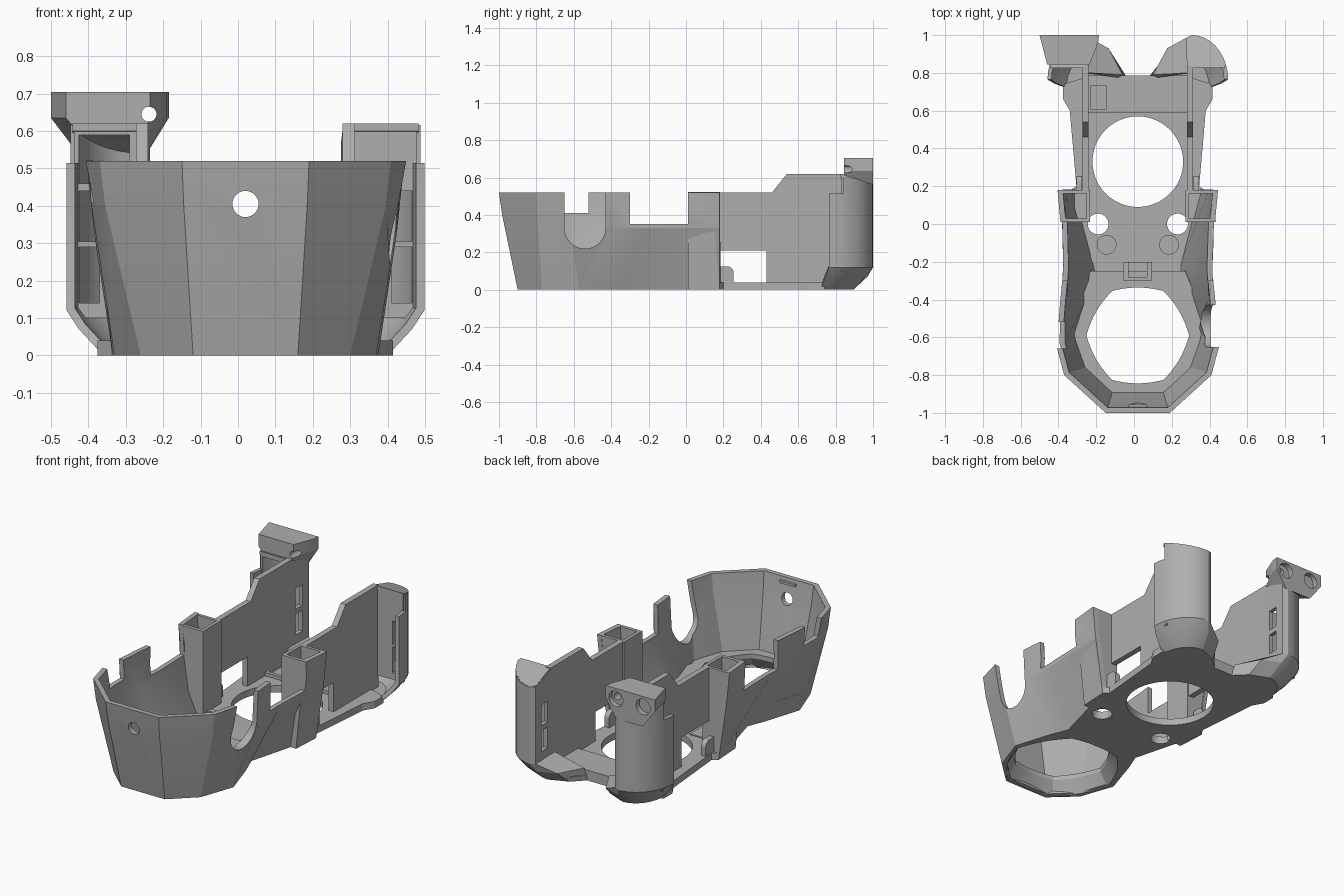
import bpy, bmesh, math
from mathutils import Vector, Matrix

cube = bpy.data.objects.get("Cube")
if cube:
    bpy.data.objects.remove(cube, do_unlink=True)

CX = 0.02  # plane of symmetry
SIDES = ((-1, "right"), (1, "left"))

grey = bpy.data.materials.new("mid grey plastic")
grey.use_nodes = True
colour = (0.43, 0.43, 0.43, 1)
grey.diffuse_color = colour
grey.node_tree.nodes["Principled BSDF"].inputs["Base Color"].default_value = colour


def make(name, bm):
    me = bpy.data.meshes.new(name)
    bm.to_mesh(me)
    bm.free()
    me.materials.append(grey)
    ob = bpy.data.objects.new(name, me)
    bpy.context.collection.objects.link(ob)
    return ob


def loft(name, rings, closed=True):
    """Skin equal-length rings; closed rings get end caps."""
    bm = bmesh.new()
    rows = [[bm.verts.new(p) for p in r] for r in rings]
    n = len(rows[0])
    for a, b in zip(rows, rows[1:]):
        for i in range(n if closed else n - 1):
            j = (i + 1) % n
            bm.faces.new((a[i], a[j], b[j], b[i]))
    if closed:
        bm.faces.new(rows[0])
        bm.faces.new(rows[-1])
        bmesh.ops.recalc_face_normals(bm, faces=bm.faces)
    return make(name, bm)


def flat(pts, z, s=1):
    """Place outline points at a height, or at a height that depends on y."""
    return [(CX + s * u, y, z(y) if callable(z) else z) for u, y in pts]


def both(pts, z):
    """Outline running from the right rear round the front to the left rear."""
    return flat(pts[::-1], z, -1) + flat(pts, z)


def box(name, u, y, z, s=1):
    pts = [(u[0], y[0]), (u[1], y[0]), (u[1], y[1]), (u[0], y[1])]
    return loft(name, [flat(pts, z[0], s), flat(pts, z[1], s)])


def tube(name, centre, r, depth, axis="Z"):
    bm = bmesh.new()
    turn = {"Z": Matrix(), "X": Matrix.Rotation(math.pi / 2, 4, "Y"),
            "Y": Matrix.Rotation(math.pi / 2, 4, "X")}[axis]
    bmesh.ops.create_cone(bm, cap_ends=True, segments=48, radius1=r, radius2=r,
                          depth=depth, matrix=Matrix.Translation(Vector(centre)) @ turn)
    return make(name, bm)


def bake(ob):
    dg = bpy.context.evaluated_depsgraph_get()
    me = bpy.data.meshes.new_from_object(ob.evaluated_get(dg))
    ob.modifiers.clear()
    ob.data = me


def thicken(ob, t):
    m = ob.modifiers.new("wall", "SOLIDIFY")
    m.thickness, m.offset, m.use_even_offset = t, -1, True
    bake(ob)


def cut(ob, *cutters):
    for c in cutters:
        c.hide_render = True
        m = ob.modifiers.new("cut", "BOOLEAN")
        m.operation, m.solver, m.object = "DIFFERENCE", "EXACT", c
    bake(ob)
    for c in cutters:
        bpy.data.objects.remove(c, do_unlink=True)


# Faceted front hood, open at the top and the rear
base = [(.14, -.9), (.28, -.77), (.35, -.57), (.28, -.35), (.24, -.25), (.355, .18)]
waist = [(.165, -.983), (.375, -.795), (.412, -.63), (.4, -.4), (.395, -.22), (.405, .18)]
rim = [(.17, -1), (.39, -.8), (.43, -.65), (.41, -.4), (.39, -.2), (.425, .18)]


def waist_z(y):
    return .4 if y < -.5 else .33


hood = loft("hood", [both(base, 0), both(waist, waist_z), both(rim, .522)], closed=False)
thicken(hood, .028)
cut(hood,
    box("low_sides", (-.6, .6), (-.3, .01), (.352, .8)),
    box("left_slot", (.25, .6), (-.65, -.43), (.33, .8)),
    tube("left_slot_end", (CX + .42, -.54, .33), .11, .36, "X"),
    box("right_notch", (.25, .6), (-.66, -.52), (.41, .8), -1),
    tube("front_hole", (CX, -1, .405), .035, .3, "Y"),
    box("underside", (-1, 1), (-2, 2), (-.2, 0)),
    box("rim_trim", (-1, 1), (-2, 2), (.52, .8)))
box("front_rib", (-.05, .05), (-.985, -.955), (.485, .5))

# Thick nose floor with a tapered, rounded six-sided opening
nose = loft("nose_floor", [both(base[:5], 0), both([(u + .012, y) for u, y in base[:5]], .1)])


def six(r, z):
    out = []
    for k in range(60):
        a = math.radians(6 * k)
        b = a % (math.pi / 3) - math.pi / 6
        q = r * (.5 + .5 * math.cos(math.pi / 6) / math.cos(b))
        out.append((CX + q * math.cos(a), -.59 + q * math.sin(a), z))
    return out


cut(nose, loft("nose_opening", [six(.335, -.02), six(.32, .005), six(.272, .075), six(.272, .15)]))

# Flat rear floor with the large round opening and screw holes
deck = [(.245, -.29), (.24, -.25), (.355, .18), (.325, .2), (.36, .6), (.395, .66),
        (.395, .74), (.25, .785), (.05, .785)]
deck_ring = [flat(deck, z) + flat(deck[::-1], z, -1) for z in (0, .04)]
floor = loft("rear_floor", deck_ring)
cut(floor, tube("round_opening", (CX, .33, .02), .24, .2),
    *[tube("screw_hole", (CX + s * .21, 0, .02), .055, .2) for s, _ in SIDES])
bar = box("rear_bar", (-.262, .262), (.59, .785), (.03, .06))
cut(bar, box("bar_pocket", (.165, .25), (.61, .73), (.042, .1), -1))
block = box("centre_block", (-.075, .075), (-.3, -.2), (.02, .11))
cut(block, box("block_gap", (-.05, .05), (-.28, -.1), (.05, .2)))


def rear_outline(inner, centre, ru, ry):
    """Inner points followed by a quarter ellipse round the outer back corner."""
    turns = [math.radians(10 * k) for k in range(10)]
    return inner + [(centre[0] + ru * math.sin(a), centre[1] + ry * math.cos(a)) for a in turns]


# Outlines of the rear guards, from the wall round the back to the outside
foot = rear_outline([(.06, .78), (.13, .85)], (.24, .72), .14, .175)
shin = rear_outline([(.08, .79), (.155, .93)], (.26, .745), .185, .225)
guard = rear_outline([(.262, .8), (.255, .985)], (.285, .765), .193, .235)
sill = [((a * .6 + c * .4), (b * .6 + d * .4)) for (a, b), (c, d) in zip(foot, shin)]
side_wall = [(.17, .52), (.17, .21), (.43, .21), (.43, .03), (.84, .03),
             (.84, .62), (.54, .62), (.46, .52)]


def guard_top(y):
    return .62 - max(0, y - .83) * .33


def under_cap(y):
    return guard_top(y) - .02


for s, side in SIDES:
    # Thin-walled hollow pillar at the back of the hood
    bottom = [(.253, .01), (.345, .01), (.355, .18), (.253, .18)]
    top = [(.253, .01), (.4, .01), (.425, .18), (.253, .18)]
    pillar = loft(side + "_pillar", [flat(bottom, 0, s), flat(top, .52, s)])
    pocket = [(.272, .03), (.382, .03), (.403, .162), (.272, .162)]
    shallow = [(min(u, .335), y) for u, y in pocket]
    cut(pillar, loft("pocket", [flat(shallow, .08, s), flat(pocket, .53, s)]))

    # Side wall with stepped top and a cable window
    loft(side + "_side_wall", [[(CX + s * u, y, z) for y, z in side_wall] for u in (.26, .293)])

    # Rounded tab beside the window, screw pad and boss
    box(side + "_tab", (.295, .325), (.17, .255), (.03, .09), s)
    box(side + "_tab_rear", (.295, .325), (.17, .22), (.09, .125), s)
    tube(side + "_tab_top", (CX + s * .31, .22, .09), .035, .03, "X")
    pad = box(side + "_screw_pad", (.1, .25), (-.2, .08), (.03, .046), s)
    cut(pad, tube("pad_hole", (CX + s * .21, 0, .03), .055, .2))
    tube(side + "_boss", (CX + s * .165, -.11, .045), .052, .02)

    # Curved rear guard with chamfered foot and two slots on its inner face
    order = -1 if s > 0 else 1
    rings = [flat(p[::order], z, s) for p, z in
             ((foot, 0), (shin, .07), (guard, .12), (guard, guard_top))]
    shell = loft(side + "_rear_guard", rings, closed=False)
    thicken(shell, .022)
    cut(shell, box("corner", (.4, .6), (.6, .84), (.515, .8), s),
        box("lower_slot", (.12, .31), (.87, .93), (.17, .29), s),
        box("upper_slot", (.12, .31), (.87, .93), (.32, .44), s),
        box("underside", (-1, 1), (-2, 2), (-.2, 0), s))
    loft(side + "_foot_floor", [flat(foot + [(.25, .7)], 0, s),
                                flat(sill + [(.25, .7)], .03, s)])

    # Sloped cap and slotted front panel closing the guard
    cap = [(.262, .83)] + [p for p in guard if p[1] > .835] + [(.466, .83)]
    cap = [(u - .004 if u > .3 else u + .004, y - .004) for u, y in cap]
    loft(side + "_guard_cap", [flat(cap, under_cap, s), flat(cap, guard_top, s)])
    panel = box(side + "_guard_panel", (.285, .458), (.83, .85), (.1, .61), s)
    cut(panel, box("panel_slot", (.39, .445), (.8, .9), (.14, .29), s),
        box("panel_slot", (.39, .445), (.8, .9), (.305, .44), s))
    if s < 0:
        cut(panel, box("panel_window", (.31, .445), (.8, .9), (.46, .59), s))

# Sensor head on the right guard, with a wedge below and two screw holes


def head_ring(y, left, right, low, neck):
    prof = [(left, .705), (right, .705), (right, .635), (neck[1], low),
            (neck[0], low), (left, .635)]
    return [(x, y, z) for x, z in prof]


head = loft("sensor_head", [head_ring(.845, -.46, -.235, .6, (-.43, -.25)),
                            head_ring(.96, -.49, -.19, .55, (-.42, -.25)),
                            head_ring(1, -.5, -.185, .53, (-.42, -.25))])
cut(head, tube("head_hole", (-.238, .92, .645), .02, .4, "Y"),
    *[tube("head_recess", (x, 1, .645), .045, .06, "Y") for x in (-.425, -.25)])

# Smooth shading with sharp edges kept
bpy.ops.object.select_all(action="DESELECT")
for ob in bpy.context.scene.objects:
    if ob.type == "MESH":
        ob.select_set(True)
        bpy.context.view_layer.objects.active = ob
bpy.ops.object.shade_smooth_by_angle(angle=math.radians(18))
